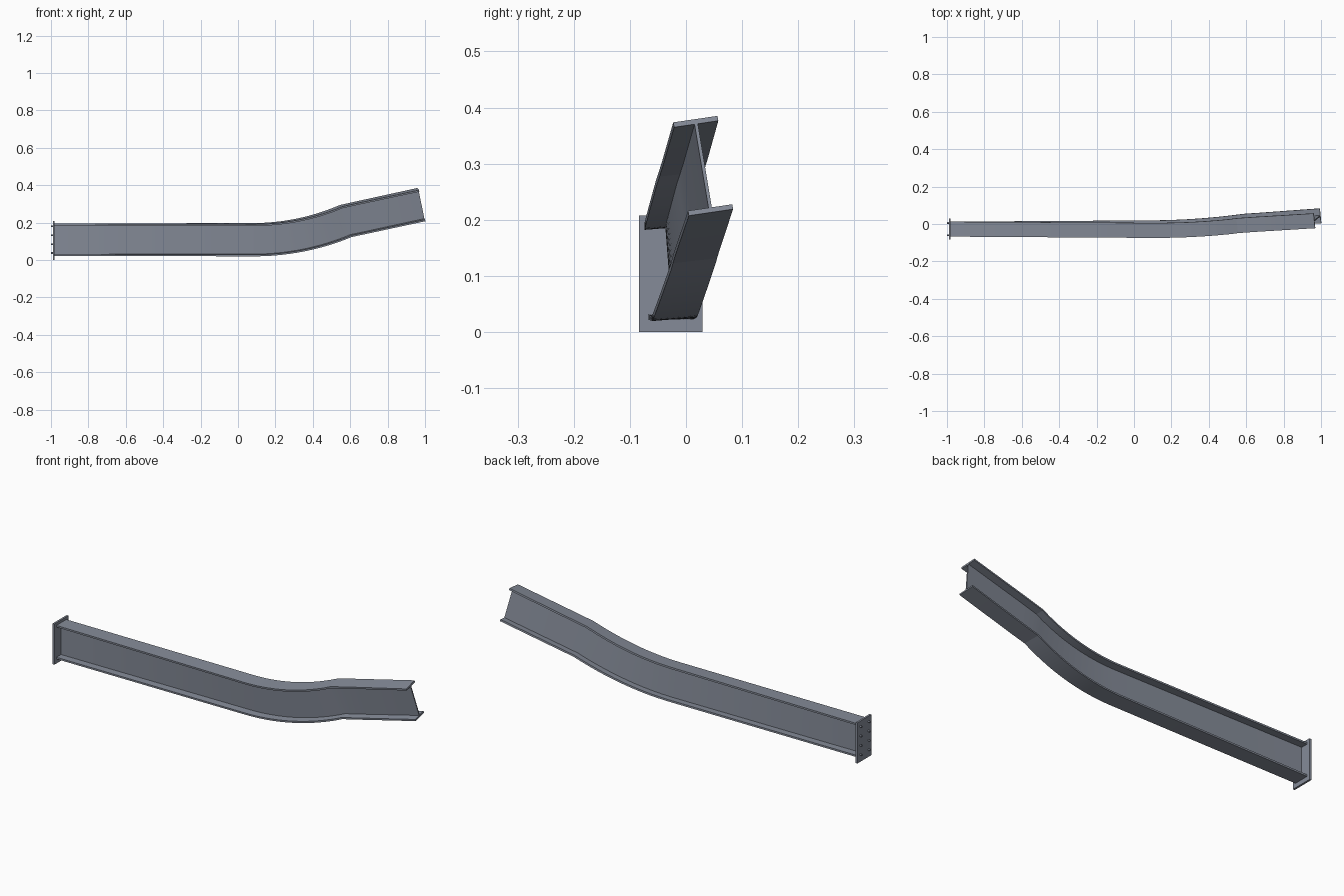
import bpy, bmesh
from math import sin, cos, pi, radians
from mathutils import Vector, Matrix

if "Cube" in bpy.data.objects:
    bpy.data.objects.remove(bpy.data.objects["Cube"])

CY, CZ = -0.0275, 0.1085          # beam axis at the end plate
START_X, ARC_X, KINK_X, END_X = -0.98, 0.082, 0.576, 0.981
LEAN = radians(17.2)              # bending plane leans towards +y
BEND, RADIUS, END_SLOPE = radians(23.9), 1.22, radians(12.8)
TWIST = radians(8.5)              # gradual roll along the whole length
lift = Vector((0, sin(LEAN), cos(LEAN)))

# Dark blue-grey steel
steel = bpy.data.materials.new("dark_steel")
steel.diffuse_color = (0.235, 0.26, 0.315, 1)
steel.use_nodes = True
steel.node_tree.nodes["Principled BSDF"].inputs["Base Color"].default_value = steel.diffuse_color


def add_object(name, bm):
    bmesh.ops.recalc_face_normals(bm, faces=bm.faces)
    mesh = bpy.data.meshes.new(name)
    bm.to_mesh(mesh)
    bm.free()
    mesh.materials.append(steel)
    ob = bpy.data.objects.new(name, mesh)
    bpy.context.collection.objects.link(ob)
    return ob


def path_point(x, rise):
    return Vector((x, CY, CZ)) + lift * rise


# Path stations: position and slope angle (straight, arc, mitred kink, straight)
stations = []
for i in range(12):
    stations.append((path_point(START_X + (ARC_X - START_X) * i / 12, 0), 0))
for i in range(17):
    a = BEND * i / 16
    slope = (BEND + END_SLOPE) / 2 if i == 16 else a
    stations.append((path_point(ARC_X + RADIUS * sin(a), RADIUS * (1 - cos(a))), slope))
kink = stations[-1][0]
run = END_X - kink.x
for i in range(1, 6):
    d = run * i / 5
    stations.append((kink + Vector((d, 0, 0)) + lift * d * sin(END_SLOPE) / cos(END_SLOPE), END_SLOPE))

# I-shaped cross-section, mirrored from one quarter
b, h, tw, tf = 0.040, 0.086, 0.003, 0.009
quarter = [(b, h), (b, h - tf), (tw, h - tf)]
right = quarter + [(y, -z) for y, z in reversed(quarter)]
section = right + [(-y, z) for y, z in reversed(right)]

# Twisted beam
bm = bmesh.new()
rings = []
for p, slope in stations:
    n = Vector((cos(slope), 0, 0)) + lift * sin(slope)
    side = Vector((0, 0, 1)).cross(n).normalized()
    up = n.cross(side)
    roll = Matrix.Rotation(TWIST * (p.x - START_X) / (END_X - START_X), 3, n)
    side, up = roll @ side, roll @ up
    rings.append([bm.verts.new(p + side * y + up * z) for y, z in section])
count = len(section)
for r0, r1 in zip(rings, rings[1:]):
    for i in range(count):
        j = (i + 1) % count
        bm.faces.new((r0[i], r0[j], r1[j], r1[i]))
bm.faces.new(rings[0])
bm.faces.new(rings[-1])
beam = add_object("twisted_beam", bm)
bpy.context.view_layer.objects.active = beam
beam.select_set(True)
bpy.ops.object.shade_smooth_by_angle(angle=radians(8))

# End plate
bm = bmesh.new()
bmesh.ops.create_cube(bm, size=1, matrix=Matrix.Translation((-0.985, CY, 0.104))
                      @ Matrix.Diagonal((0.010, 0.113, 0.208, 1)))
add_object("end_plate", bm)

# Two columns of four bolts on the outer face
bm = bmesh.new()
for sy in (-1, 1):
    for k in range(4):
        m = Matrix.Translation((-0.9945, CY + sy * 0.033, 0.037 + k * 0.048)) @ Matrix.Rotation(pi / 2, 4, 'Y')
        bmesh.ops.create_cone(bm, cap_ends=True, segments=12, radius1=0.0045,
                              radius2=0.0045, depth=0.011, matrix=m)
add_object("plate_bolts", bm)
